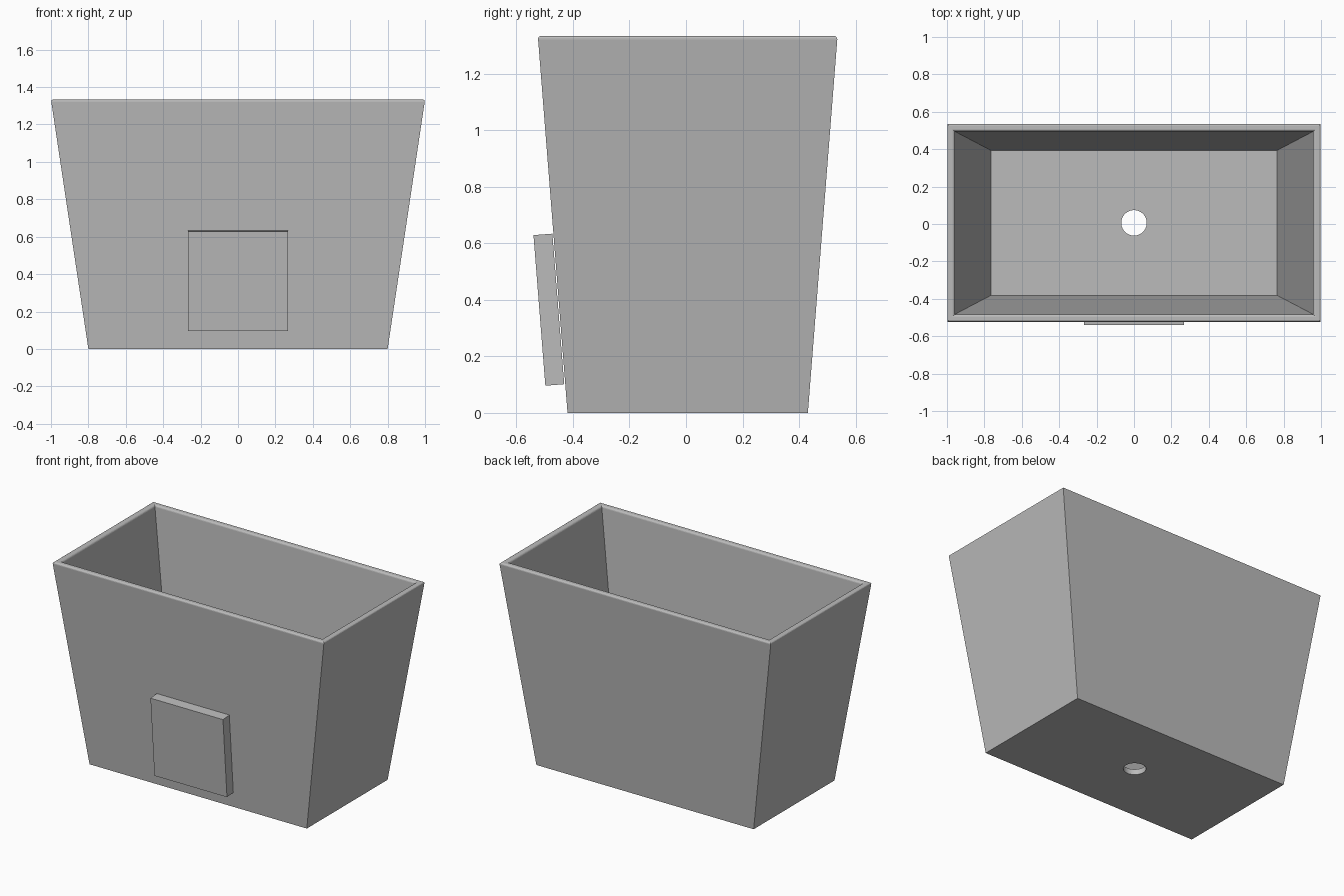
import bpy
import bmesh
from math import radians
from mathutils import Matrix

cube = bpy.data.objects.get("Cube")
if cube:
    bpy.data.objects.remove(cube, do_unlink=True)

HEIGHT = 1.333
TOP = (1.0, 0.53)        # half sizes at the rim
BASE = (0.8, 0.425)      # half sizes at the ground
WALL = 0.04
FLOOR = 0.036
CENTRE_Y = 0.006

grey = bpy.data.materials.new("Plain grey")
grey.use_nodes = True
colour = (0.5, 0.5, 0.5, 1)
grey.diffuse_color = colour
grey.node_tree.nodes["Principled BSDF"].inputs["Base Color"].default_value = colour


def make_object(name, bm):
    bmesh.ops.recalc_face_normals(bm, faces=bm.faces)
    mesh = bpy.data.meshes.new(name)
    bm.to_mesh(mesh)
    bm.free()
    mesh.materials.append(grey)
    obj = bpy.data.objects.new(name, mesh)
    bpy.context.collection.objects.link(obj)
    return obj


def ring(bm, z, inset=0.0):
    """Rectangle of vertices at height z on the tapered side walls."""
    t = z / HEIGHT
    hx, hy = (b + (a - b) * t - inset for a, b in zip(TOP, BASE))
    corners = ((-1, -1), (1, -1), (1, 1), (-1, 1))
    return [bm.verts.new((sx * hx, CENTRE_Y + sy * hy, z)) for sx, sy in corners]


# Tapered open box: outside, rim, inside, floor
bm = bmesh.new()
rings = [ring(bm, 0), ring(bm, HEIGHT), ring(bm, HEIGHT, WALL), ring(bm, FLOOR, WALL)]
for low, high in zip(rings, rings[1:]):
    for i in range(4):
        j = (i + 1) % 4
        bm.faces.new((low[i], low[j], high[j], high[i]))
bm.faces.new(rings[0])
bm.faces.new(rings[-1])

# Rounded rim edges
rim = [bm.edges.get((r[i], r[(i + 1) % 4])) for r in rings[1:3] for i in range(4)]
bmesh.ops.bevel(bm, geom=rim, offset=0.012, segments=4, profile=0.5, affect='EDGES')
planter = make_object("planter_box", bm)

# Drain hole through the floor
bm = bmesh.new()
bmesh.ops.create_cone(bm, cap_ends=True, segments=48, radius1=0.068, radius2=0.068,
                      depth=0.2, matrix=Matrix.Translation((0, CENTRE_Y, 0)))
cutter = make_object("drain_hole_cutter", bm)
cutter.hide_render = True
cut = planter.modifiers.new("Drain hole", 'BOOLEAN')
cut.operation = 'DIFFERENCE'
cut.solver = 'EXACT'
cut.object = cutter

bpy.ops.object.select_all(action='DESELECT')
planter.select_set(True)
bpy.context.view_layer.objects.active = planter
bpy.ops.object.modifier_apply(modifier=cut.name)
bpy.data.objects.remove(cutter, do_unlink=True)
bpy.ops.object.shade_smooth_by_angle(angle=radians(10))

# Square plaque lying against the sloping front wall
bm = bmesh.new()
bmesh.ops.create_cube(bm, size=1, matrix=Matrix.Diagonal((0.534, 0.067, 0.534, 1)))
plaque = make_object("front_plaque", bm)
plaque.location = (0, -0.485, 0.365)
plaque.rotation_euler.x = radians(4.5)
